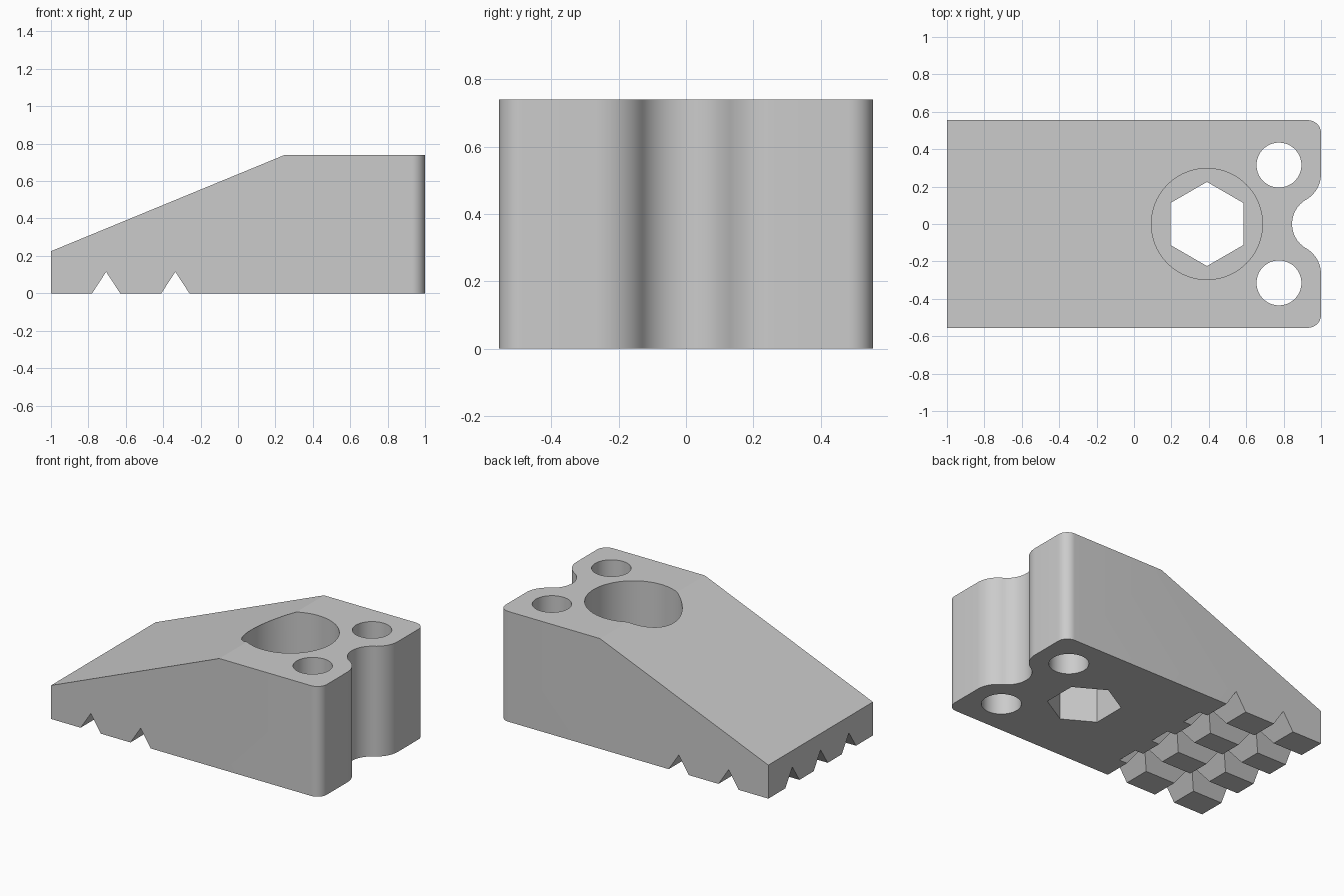
import bpy, bmesh, math
from mathutils import Matrix, Vector

cube = bpy.data.objects.get("Cube")
if cube:
    bpy.data.objects.remove(cube, do_unlink=True)

HALF_WIDTH, HEIGHT = 0.555, 0.74
GROOVE_HALF, GROOVE_DEPTH = 0.075, 0.115

grey = bpy.data.materials.new("plain grey")
grey.use_nodes = True
grey.diffuse_color = (0.6, 0.6, 0.6, 1)
grey.node_tree.nodes["Principled BSDF"].inputs["Base Color"].default_value = (0.6, 0.6, 0.6, 1)


def prism(name, outline, low, high, axis="Z"):
    """Extrude a 2D outline along an axis: Z takes (x, y), Y takes (x, z), X takes (y, z)."""
    place = {"Z": lambda a, b, d: (a, b, d),
             "Y": lambda a, b, d: (a, d, b),
             "X": lambda a, b, d: (d, a, b)}[axis]
    bm = bmesh.new()
    face = bm.faces.new([bm.verts.new(place(a, b, low)) for a, b in outline])
    extruded = bmesh.ops.extrude_face_region(bm, geom=[face])["geom"]
    moved = [v for v in extruded if isinstance(v, bmesh.types.BMVert)]
    bmesh.ops.translate(bm, verts=moved, vec=place(0, 0, high - low))
    bmesh.ops.recalc_face_normals(bm, faces=bm.faces)
    mesh = bpy.data.meshes.new(name)
    bm.to_mesh(mesh)
    bm.free()
    mesh.materials.append(grey)
    obj = bpy.data.objects.new(name, mesh)
    bpy.context.collection.objects.link(obj)
    return obj


def arc(cx, cy, radius, start, end, steps=12):
    """Points along an arc, angles in degrees."""
    angles = [math.radians(start + (end - start) * i / steps) for i in range(steps + 1)]
    return [(cx + radius * math.cos(t), cy + radius * math.sin(t)) for t in angles]


def polygon(cx, cy, radius, sides, turn=0):
    return arc(cx, cy, radius, turn, turn + 360, sides)[:-1]


def cut(body, cutter):
    """Subtract a cutter from the body, then discard the cutter."""
    cutter.hide_render = True
    mod = body.modifiers.new("cut", "BOOLEAN")
    mod.operation, mod.solver, mod.object = "DIFFERENCE", "EXACT", cutter
    bpy.context.view_layer.objects.active = body
    bpy.ops.object.modifier_apply(modifier=mod.name)
    bpy.data.objects.remove(cutter, do_unlink=True)


# Plan outline: half of it, mirrored, with rounded corners and a scalloped end
corner, scoop, shoulder = 0.07, 0.15, 0.16
shoulder_y = (scoop + shoulder) * math.sin(math.radians(60))
half = arc(0.845 + scoop, 0, scoop, 180, 120)
half += arc(1 - shoulder, shoulder_y, shoulder, -60, 0)[1:]
half += arc(1 - corner, HALF_WIDTH - corner, corner, 0, 90)
half.append((-1, HALF_WIDTH))
outline = half + [(x, -y) for x, y in reversed(half[1:])]
body = prism("wedge_block", outline, 0, HEIGHT)

# Sloping top
slope = (HEIGHT - 0.225) / 1.25
cut(body, prism("slope_cutter", [(-1.2, 0.225 - 0.2 * slope), (0.25, HEIGHT),
                                 (0.25, 1.2), (-1.2, 1.2)], -1, 1, "Y"))

# Two round holes, the large round recess and the hexagonal hole under it
for side in (-1, 1):
    cut(body, prism("round_hole_cutter", polygon(0.775, side * 0.315, 0.12, 64), -0.5, 1.5))
cut(body, prism("recess_cutter", polygon(0.39, 0, 0.297, 96), 0.26, 1.5))
cut(body, prism("hex_hole_cutter", polygon(0.39, 0, 0.225, 6, 30), -0.5, 0.5))


# Crossing V grooves that form the gripping teeth underneath
def groove(centre, low, high, axis):
    spread = GROOVE_HALF * (1 + 0.1 / GROOVE_DEPTH)
    shape = [(centre - spread, -0.1), (centre + spread, -0.1), (centre, GROOVE_DEPTH)]
    cut(body, prism("groove_cutter", shape, low, high, axis))


for x in (-0.705, -0.335):
    groove(x, -1, 1, "Y")
for y in (-0.3, 0, 0.3):
    groove(y, -1.3, -0.2, "X")

# Smooth curved walls, crisp edges elsewhere
bpy.ops.object.select_all(action="DESELECT")
body.select_set(True)
bpy.context.view_layer.objects.active = body
bpy.ops.object.shade_smooth_by_angle(angle=math.radians(20))
